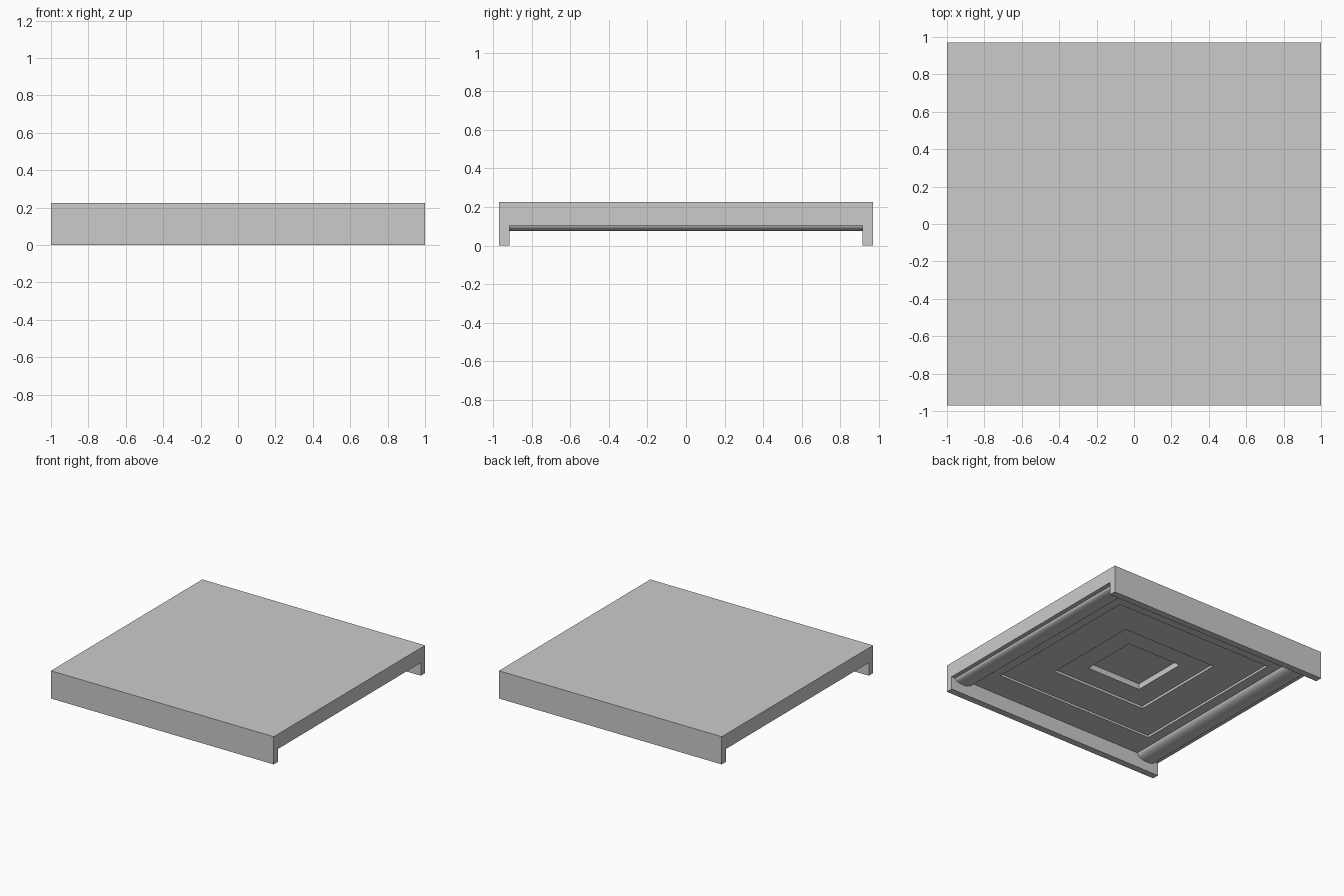
import bpy, bmesh, math

if "Cube" in bpy.data.objects:
    bpy.data.objects.remove(bpy.data.objects["Cube"])

HX, HY, TOP = 1.0, 0.97, 0.225
INNER_Y = 0.915          # inside face of the two side flanges
PANEL_Z = 0.12           # underside of the main panel


def box(name, hx, hy, z0, z1):
    bm = bmesh.new()
    bmesh.ops.create_cube(bm, size=1)
    for v in bm.verts:
        v.co = (v.co.x * 2 * hx, v.co.y * 2 * hy, z0 if v.co.z < 0 else z1)
    return to_object(name, bm)


def extrude_y(name, profile, hy):
    bm = bmesh.new()
    face = bm.faces.new([bm.verts.new((x, -hy, z)) for x, z in profile])
    ext = bmesh.ops.extrude_face_region(bm, geom=[face])["geom"]
    for v in ext:
        if isinstance(v, bmesh.types.BMVert):
            v.co.y = hy
    bmesh.ops.recalc_face_normals(bm, faces=bm.faces)
    return to_object(name, bm)


def to_object(name, bm):
    mesh = bpy.data.meshes.new(name)
    bm.to_mesh(mesh)
    bm.free()
    ob = bpy.data.objects.new(name, mesh)
    bpy.context.collection.objects.link(ob)
    return ob


def carve(target, cutter):
    mod = target.modifiers.new("carve", 'BOOLEAN')
    mod.operation, mod.solver, mod.object = 'DIFFERENCE', 'EXACT', cutter
    cutter.hide_render = True
    bpy.context.view_layer.objects.active = target
    bpy.ops.object.modifier_apply(modifier=mod.name)
    bpy.data.objects.remove(cutter)


# solid tile
tile = box("ceiling_tile", HX, HY, 0, TOP)

# underside profile: edge lip, rounded bead, flat panel (mirrored in x)
half = [(1.1, -0.1), (1.1, 0.105), (0.965, 0.105)]
half += [(0.965 - 0.075 * (1 - math.cos(t)), 0.105 - 0.03 * math.sin(t) ** 0.8)
         for t in [math.pi / 2 * i / 6 for i in range(1, 7)]]
half += [(0.89 - 0.09 * math.sin(t), 0.12 - 0.045 * math.cos(t))
         for t in [math.pi / 2 * i / 6 for i in range(1, 7)]]
profile = half + [(-x, z) for x, z in reversed(half)]
carve(tile, extrude_y("underside_cutter", profile, INNER_Y))

# stepped square recesses
for hx, hy, z in [(0.715, 0.69, 0.138), (0.425, 0.41, 0.158), (0.245, 0.235, 0.205)]:
    carve(tile, box("recess_cutter", hx, hy, 0.02, z))

# smooth bead, crisp edges
bpy.ops.object.select_all(action='DESELECT')
tile.select_set(True)
bpy.context.view_layer.objects.active = tile
bpy.ops.object.shade_smooth_by_angle(angle=math.radians(35))
